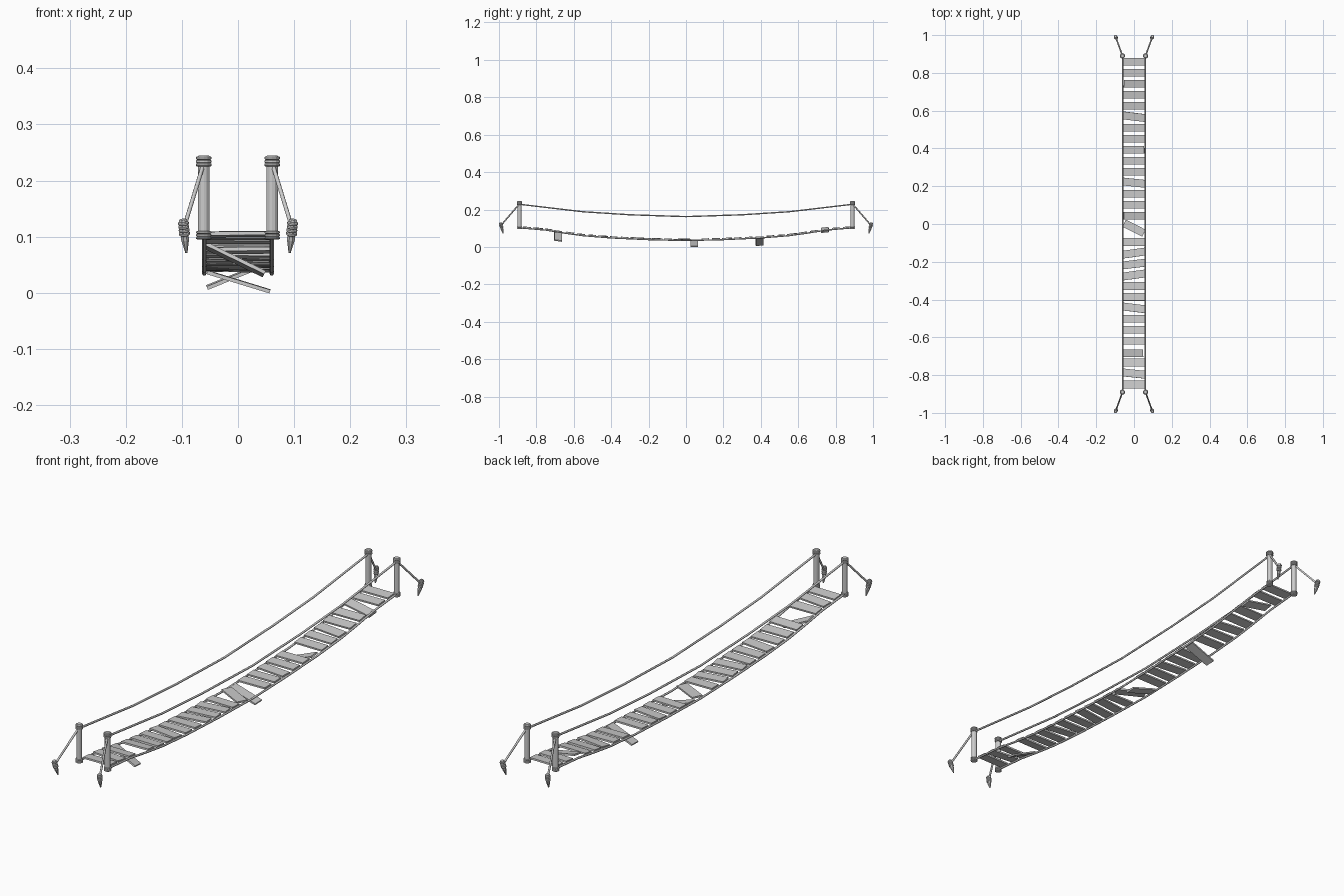
import bpy, bmesh, math, random
from mathutils import Vector, Matrix

if "Cube" in bpy.data.objects:
    bpy.data.objects.remove(bpy.data.objects["Cube"])

random.seed(4)
HALF = 0.06      # half spacing of the ropes
POST_Y = 0.89

DECK = [(0, .034), (.2, .039), (.4, .048), (.55, .060), (.65, .074), (.75, .090), (.89, .102)]
RAIL = [(0, .162), (.3, .172), (.55, .188), (.89, .228)]


def height(profile, y):
    y = min(abs(y), profile[-1][0])
    for (a, za), (b, zb) in zip(profile, profile[1:]):
        if y <= b:
            return za + (zb - za) * (y - a) / (b - a)


def finish(name, bm):
    mesh = bpy.data.meshes.new(name)
    bm.to_mesh(mesh)
    bm.free()
    obj = bpy.data.objects.new(name, mesh)
    bpy.context.collection.objects.link(obj)
    return obj


def add_lathe(bm, base, axis, profile, sides=10):
    """Closed surface of revolution: profile is (distance along axis, radius)."""
    rot = Vector(axis).to_track_quat('Z', 'Y')
    rings = []
    for d, r in profile:
        rings.append([bm.verts.new(Vector(base) + rot @ Vector((
            r * math.cos(2 * math.pi * i / sides), r * math.sin(2 * math.pi * i / sides), d)))
            for i in range(sides)])
    for lo, hi in zip(rings, rings[1:]):
        for i in range(sides):
            j = (i + 1) % sides
            bm.faces.new((lo[i], lo[j], hi[j], hi[i]))
    bm.faces.new(rings[0][::-1])
    bm.faces.new(rings[-1])


def rope(name, points, radius):
    curve = bpy.data.curves.new(name, 'CURVE')
    curve.dimensions = '3D'
    curve.bevel_depth = radius
    curve.bevel_resolution = 1
    curve.use_fill_caps = True
    spline = curve.splines.new('POLY')
    spline.points.add(len(points) - 1)
    for p, co in zip(spline.points, points):
        p.co = (*co, 1)
    obj = bpy.data.objects.new(name, curve)
    bpy.context.collection.objects.link(obj)


def wraps(name, base, axis, radius, thick, count):
    """Stacked rope coils, each a bulging ring."""
    bm = bmesh.new()
    for k in range(count):
        z = k * thick
        add_lathe(bm, Vector(base) + Vector(axis).normalized() * z, axis,
                  [(0, radius - .002), (thick * .25, radius),
                   (thick * .75, radius), (thick, radius - .002)], 12)
    finish(name, bm)


# Long deck and hand ropes
for side, sx in (("left", -1), ("right", 1)):
    for kind, prof in (("deck", DECK), ("hand", RAIL)):
        ys = [-y for y, _ in prof[:0:-1]] + [y for y, _ in prof]
        rope(f"{kind}_rope_{side}", [(sx * HALF, y, height(prof, y)) for y in ys], .004)

# Posts, coils, guy ropes and ground stakes at the four corners
for end, sy in (("front", -1), ("back", 1)):
    for side, sx in (("left", -1), ("right", 1)):
        tag = f"{end}_{side}"
        foot = Vector((sx * (HALF + .001), sy * POST_Y, .095))
        bm = bmesh.new()
        add_lathe(bm, foot, (0, 0, 1), [(0, .0105), (.148, .0105), (.150, .009)], 12)
        finish("post_" + tag, bm)
        wraps("post_top_coil_" + tag, foot + Vector((0, 0, .130)), (0, 0, 1), .014, .006, 3)
        wraps("post_foot_coil_" + tag, foot + Vector((0, 0, 0)), (0, 0, 1), .0135, .005, 3)
        tip = Vector((sx * .092, sy * .977, .071))
        axis = Vector((sx * .006, sy * .016, .06)).normalized()
        bm = bmesh.new()
        add_lathe(bm, tip, axis, [(0, .002), (.024, .0075), (.06, .0075), (.062, .006)], 8)
        finish("stake_" + tag, bm)
        wraps("stake_coil_" + tag, tip + axis * .032, axis, .0098, .0065, 4)
        rope("guy_rope_" + tag, [foot + Vector((0, 0, .136)), tip + axis * .046], .004)

# Planks: index -> yaw, and index -> (roll, sideways shift, drop) for the broken ones
YAW = {5: -7, 11: -6, 15: -27, 17: 8, 18: 7, 19: 8, 22: -7, 28: -6}
BROKEN = {2: (11, .004, .004), 8: (-22, -.001, .022), 14: (17, .001, .021), 26: (26, -.006, .026)}
for i in range(30):
    # the run is split by the twisted plank near the middle
    y = .859 - i * .0582 if i < 15 else -.022 if i == 15 else -.096 - (i - 16) * .058
    y -= .008 if i == 26 else 0
    slope = math.atan2(height(DECK, y + .03) - height(DECK, y - .03), .06)
    roll, dx, drop = BROKEN.get(i, (random.uniform(-.8, .8), 0, 0))
    z = height(DECK, y) + .0055 - drop
    m = (Matrix.Translation((dx, y, z))
         @ Matrix.Rotation(math.radians(YAW.get(i, 0)), 4, 'Z')
         @ Matrix.Rotation(math.radians(roll), 4, 'Y')
         @ Matrix.Rotation(slope, 4, 'X')
         @ Matrix.Diagonal((.117, .041, .0065, 1)))
    bm = bmesh.new()
    bmesh.ops.create_cube(bm, size=1, matrix=m)
    finish(f"plank_{i + 1:02d}", bm)
